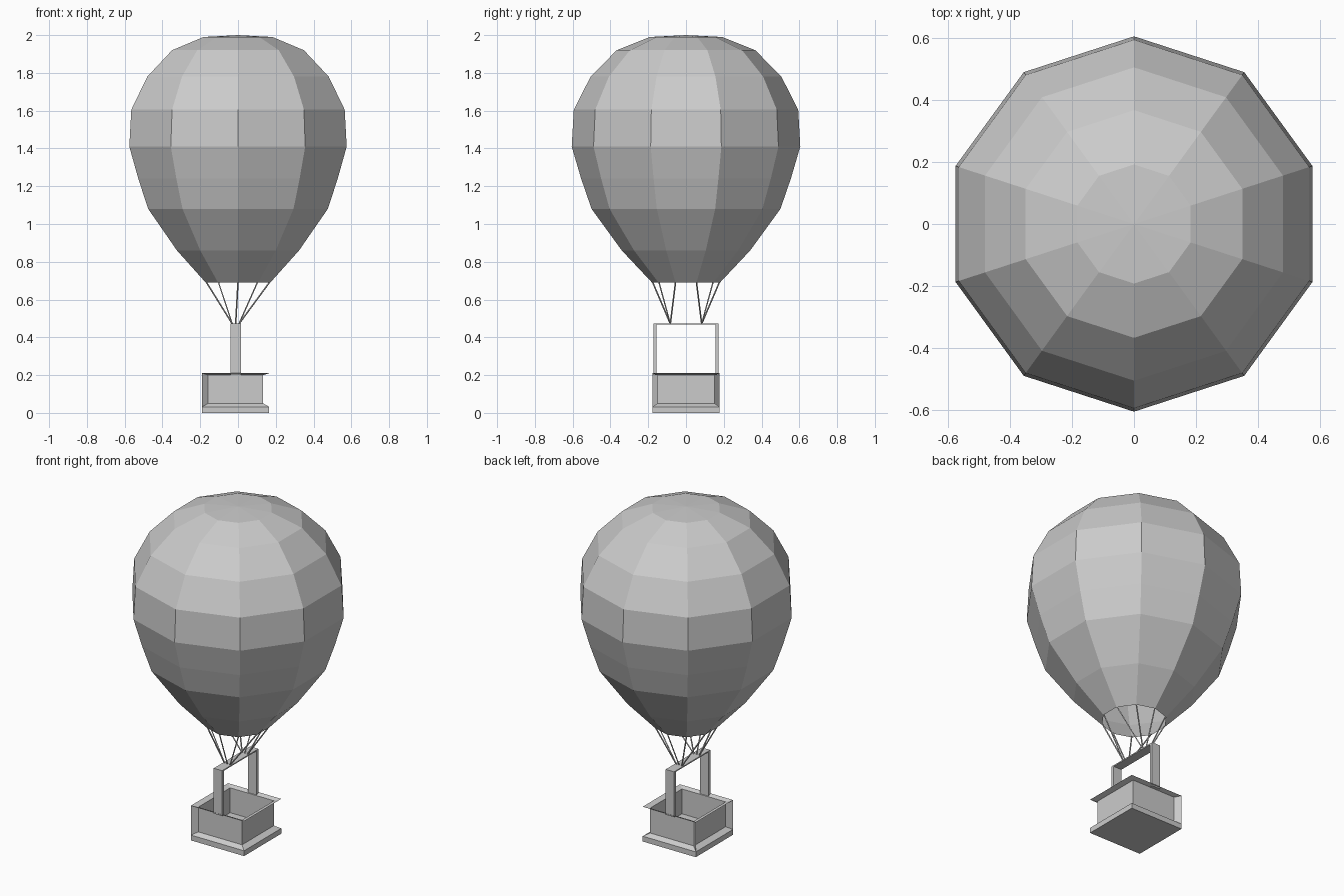
import bpy, bmesh, math
from mathutils import Vector

if "Cube" in bpy.data.objects:
    bpy.data.objects.remove(bpy.data.objects["Cube"])

CX = -0.0125  # basket is slightly off centre in x


def finish(name, bm):
    me = bpy.data.meshes.new(name)
    bmesh.ops.recalc_face_normals(bm, faces=bm.faces)
    bm.to_mesh(me)
    bm.free()
    ob = bpy.data.objects.new(name, me)
    bpy.context.collection.objects.link(ob)
    return ob


def loft(bm, loops):
    rings = [[bm.verts.new(p) for p in loop] for loop in loops]
    for a, b in zip(rings, rings[1:]):
        n = len(a)
        for i in range(n):
            j = (i + 1) % n
            bm.faces.new((a[i], a[j], b[j], b[i]))
    return rings


def box(name, lo, hi):
    bm = bmesh.new()
    bmesh.ops.create_cube(bm, size=1)
    lo, hi = Vector(lo), Vector(hi)
    for v in bm.verts:
        v.co = (lo + hi) / 2 + v.co * (hi - lo)
    return finish(name, bm)


def ring(r, z, n=10):
    return [Vector((r * math.cos(math.pi / 2 + i * math.tau / n),
                    r * math.sin(math.pi / 2 + i * math.tau / n), z)) for i in range(n)]


# Ten-sided envelope, open at the mouth
profile = [(0.18, 0.69), (0.34, 0.86), (0.50, 1.08), (0.555, 1.24), (0.605, 1.41),
           (0.594, 1.605), (0.505, 1.78), (0.367, 1.92), (0.192, 1.99)]
bm = bmesh.new()
top = loft(bm, [ring(r, z) for r, z in profile])[-1]
tip = bm.verts.new((0, 0, 2.0))
for i in range(10):
    bm.faces.new((top[i], top[(i + 1) % 10], tip))
finish("envelope", bm)


# Square basket: plinth, recessed walls and flared rim
def square(hx, hy, z):
    return [(CX + sx * hx, sy * hy, z) for sx, sy in ((-1, -1), (1, -1), (1, 1), (-1, 1))]


bm = bmesh.new()
rings = loft(bm, [square(0.1775, 0.1775, 0), square(0.1775, 0.1775, 0.032),
                  square(0.146, 0.152, 0.05), square(0.146, 0.152, 0.2),
                  square(0.1775, 0.1775, 0.21)])
bm.faces.new(rings[0][::-1])
finish("basket", bm)

bm = bmesh.new()
bm.faces.new([bm.verts.new(p) for p in square(0.146, 0.152, 0.05)])
finish("basket_floor", bm)

# Diagonal corner fins on the left side
bm = bmesh.new()
for s in (-1, 1):
    pts = [(CX - 0.146, s * 0.152, 0.05), (CX - 0.1775, s * 0.1775, 0.032),
           (CX - 0.1775, s * 0.1775, 0.21), (CX - 0.146, s * 0.152, 0.2)]
    bm.faces.new([bm.verts.new(p) for p in pts])
finish("corner_fins", bm)

# Upright posts and crossbar
for s, name in ((-1, "front_post"), (1, "back_post")):
    y0, y1 = sorted((s * 0.156, s * 0.173))
    box(name, (-0.041, y0, 0.2), (0.015, y1, 0.467))
box("crossbar", (-0.041, -0.173, 0.467), (0.015, 0.173, 0.474))

# Ropes from the mouth corners to the crossbar
bm = bmesh.new()
for p in ring(0.178, 0.695):
    sx = 0 if abs(p.x) < 0.01 else math.copysign(1, p.x)
    end = Vector((CX + 0.018 * sx, math.copysign(0.083, p.y), 0.472))
    d = (end - p).normalized()
    u = d.cross(Vector((0, 0, 1))).normalized() * 0.004
    w = d.cross(u)
    loft(bm, [[c + u, c + w, c - u, c - w] for c in (p, end)])
finish("ropes", bm)
